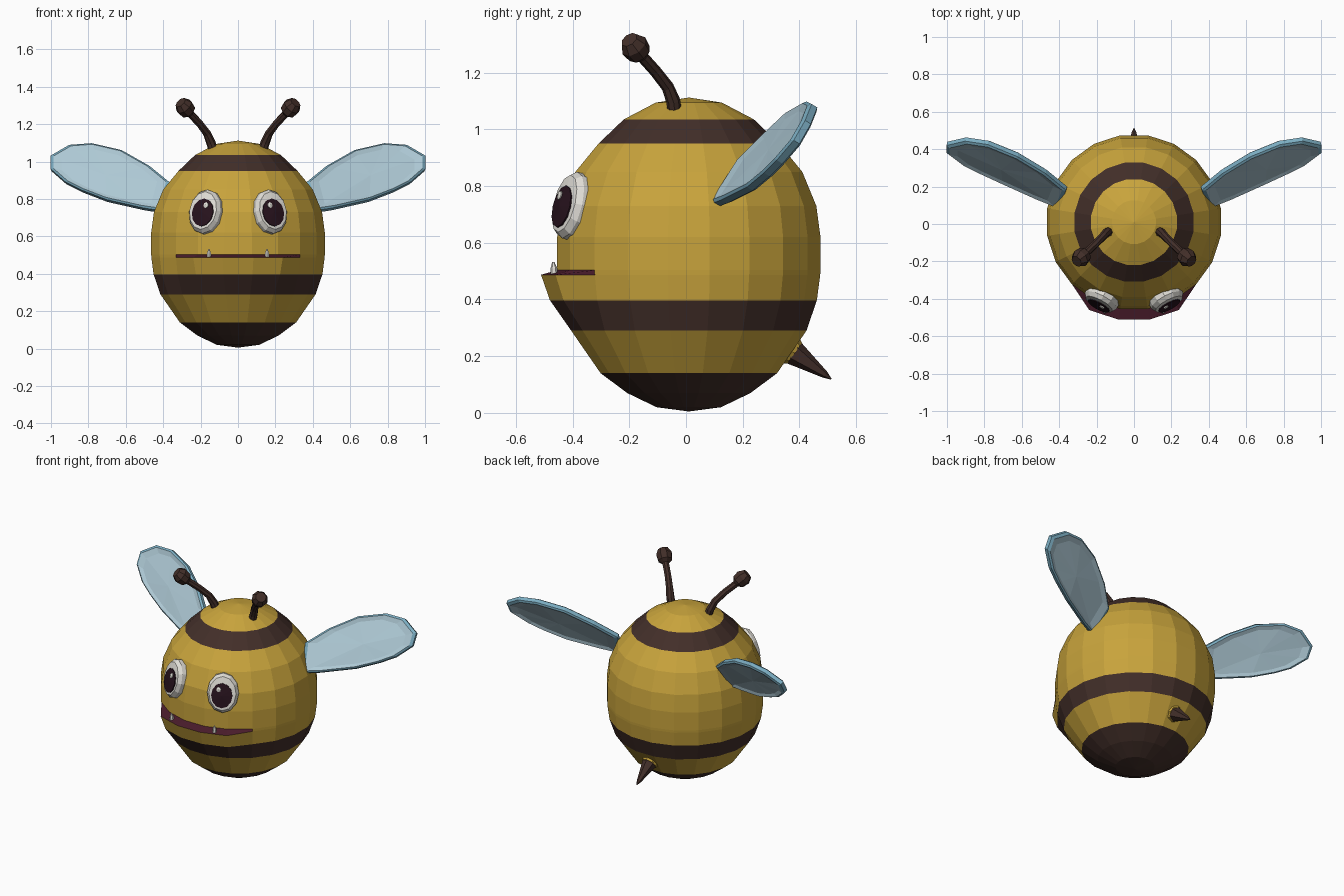
import bpy, bmesh
from math import sin, cos, radians, tau
from mathutils import Vector as V

if "Cube" in bpy.data.objects:
    bpy.data.objects.remove(bpy.data.objects["Cube"])


def material(name, rgb):
    m = bpy.data.materials.new(name)
    m.diffuse_color = (*rgb, 1)
    m.use_nodes = True
    m.node_tree.nodes["Principled BSDF"].inputs["Base Color"].default_value = m.diffuse_color
    return m


YELLOW = material("yellow", (0.58, 0.37, 0.045))
BROWN = material("brown", (0.055, 0.028, 0.022))
MAROON = material("maroon", (0.07, 0.012, 0.025))
WHITE = material("white", (0.75, 0.73, 0.68))
PUPIL = material("pupil", (0.02, 0.006, 0.012))
BLUE = material("wing_edge", (0.2, 0.42, 0.54))
PALE = material("wing_panel", (0.42, 0.58, 0.66))


def loft(name, rings, mats, pick=lambda i, k: 0, mirror=False, smooth=False):
    """Bridge equal closed rings; ends are capped, zero-size rings become poles."""
    bm = bmesh.new()
    rows = [[bm.verts.new(p) for p in r] for r in rings]
    n = len(rows[0])
    for i in range(len(rows) - 1):
        for k in range(n):
            j = (k + 1) % n
            f = bm.faces.new((rows[i][k], rows[i][j], rows[i + 1][j], rows[i + 1][k]))
            f.material_index = pick(i, k)
            f.smooth = smooth
    for r in (rows[0], rows[-1]):
        if (r[0].co - r[1].co).length > 1e-4:
            bm.faces.new(r)
    bmesh.ops.remove_doubles(bm, verts=bm.verts, dist=1e-5)
    bmesh.ops.recalc_face_normals(bm, faces=bm.faces)
    me = bpy.data.meshes.new(name)
    bm.to_mesh(me)
    bm.free()
    for m in mats:
        me.materials.append(m)
    ob = bpy.data.objects.new(name, me)
    bpy.context.collection.objects.link(ob)
    if mirror:
        mod = ob.modifiers.new("mirror", 'MIRROR')
        mod.use_mirror_merge = False
    return ob


def tube(name, path, radii, n, mat, mirror=False):
    """Sweep an n-sided section along a path."""
    path = [V(p) for p in path]
    rings = []
    for i, p in enumerate(path):
        t = (path[min(i + 1, len(path) - 1)] - path[max(i - 1, 0)]).normalized()
        u = t.cross(V((1, 0, 0))).normalized()
        w = t.cross(u)
        rings.append([p + radii[i] * (u * cos(tau * k / n) + w * sin(tau * k / n))
                      for k in range(n)])
    return loft(name, rings, [mat], mirror=mirror)


# Body: striped egg with the lower lip pushed forward below the mouth slit
# (height, radius, lip push, colour of the band above)
N = 20
PROFILE = [(0.005, 0, 1, 1), (0.02, 0.115, 1, 1), (0.07, 0.22, 1, 1),
           (0.14, 0.315, 1, 0), (0.29, 0.42, 1, 1), (0.397, 0.457, 1.085, 0),
           (0.487, 0.469, 1.125, 0), (0.503, 0.47, 1, 0), (0.62, 0.47, 1, 0),
           (0.73, 0.455, 1, 0), (0.85, 0.405, 1, 0), (0.95, 0.322, 1, 1),
           (1.035, 0.232, 1, 0), (1.094, 0.118, 1, 0), (1.112, 0, 1, 0)]
body_rings = []
for z, r, push, _ in PROFILE:
    ring = []
    for k in range(N):
        a = tau * (k + 0.5) / N
        rr = r * (push if k in (0, 1, 18, 19) else 1)
        ring.append((rr * sin(a), 0.01 - rr * cos(a), z))
    body_rings.append(ring)


def body_colour(i, k):
    if i == 6 and k in (17, 18, 19, 0, 1):
        return 2
    return PROFILE[i][3]


loft("body", body_rings, [YELLOW, BROWN, MAROON], body_colour)

# Eyes: tilted oval discs with pupils and highlights
AZ, TILT = radians(28), radians(14)
NRM = V((sin(AZ) * cos(TILT), -cos(AZ) * cos(TILT), sin(TILT)))
U = V((cos(AZ), sin(AZ), 0))
W = NRM.cross(U)
EYE = V((0.172, -0.40, 0.73))


def disc(name, du, dw, rx, rz, profile, n, mat):
    c = EYE + U * du + W * dw
    rings = [[c + NRM * d + U * (rx * s * cos(tau * k / n)) + W * (rz * s * sin(tau * k / n))
              for k in range(n)] for s, d in profile]
    loft(name, rings, [mat], mirror=True)


disc("eyes", 0, 0, 0.095, 0.121, [(1, -0.05), (1, 0.012), (0.86, 0.034), (0, 0.045)], 12, WHITE)
disc("pupils", -0.003, -0.012, 0.064, 0.076, [(1, 0.025), (1, 0.042), (0, 0.05)], 12, PUPIL)
disc("eye_highlights", -0.022, 0.026, 0.014, 0.016, [(1, 0.04), (1, 0.05), (0, 0.055)], 8, WHITE)

# Teeth
tube("teeth", [(0.155, -0.465, 0.48), (0.155, -0.466, 0.51), (0.155, -0.468, 0.532)],
     [0.014, 0.012, 0.004], 6, WHITE, True)

# Antennae: bent stalks with knobbed ends
tube("antennae",
     [(0.132, -0.04, 1.06), (0.145, -0.045, 1.10), (0.165, -0.065, 1.15), (0.207, -0.108, 1.205),
      (0.255, -0.153, 1.255), (0.266, -0.164, 1.268), (0.288, -0.184, 1.294), (0.307, -0.2, 1.316)],
     [0.025, 0.025, 0.022, 0.021, 0.021, 0.044, 0.05, 0.032], 8, BROWN, True)

# Stinger with a small yellow collar
tube("stinger", [(0, 0.34, 0.24), (0, 0.383, 0.21), (0, 0.49, 0.135), (0, 0.512, 0.119)],
     [0.046, 0.044, 0.013, 0.002], 6, BROWN)
tube("stinger_collar", [(0, 0.33, 0.247), (0, 0.355, 0.23), (0, 0.383, 0.21)],
     [0.075, 0.062, 0.045], 8, YELLOW)

# Wings: thick leaf-shaped rim around a shallow panel
OUTLINE = [V(p) for p in [
    (0.36, 0.19, 0.88), (0.47, 0.28, 0.97), (0.62, 0.37, 1.055), (0.78, 0.435, 1.092),
    (0.90, 0.453, 1.083), (1.0, 0.43, 1.025), (1.0, 0.39, 0.955), (0.92, 0.33, 0.885),
    (0.83, 0.285, 0.84), (0.70, 0.225, 0.79), (0.50, 0.135, 0.745), (0.40, 0.095, 0.73)]]
MID = sum(OUTLINE, V()) / len(OUTLINE)
UP = (OUTLINE[5] - OUTLINE[11]).cross(OUTLINE[2] - OUTLINE[9]).normalized()
SECTION = [(0, -0.014), (0.8, -0.012), (0.94, -0.02), (1, -0.012),
           (1, 0.012), (0.94, 0.02), (0.8, 0.012), (0, 0.014)]
wing_rings = [[MID + (p - MID) * s + UP * d for p in OUTLINE] for s, d in SECTION]
loft("wings", wing_rings, [BLUE, PALE], lambda i, k: int(i in (0, 1, 5, 6)), True, False)
